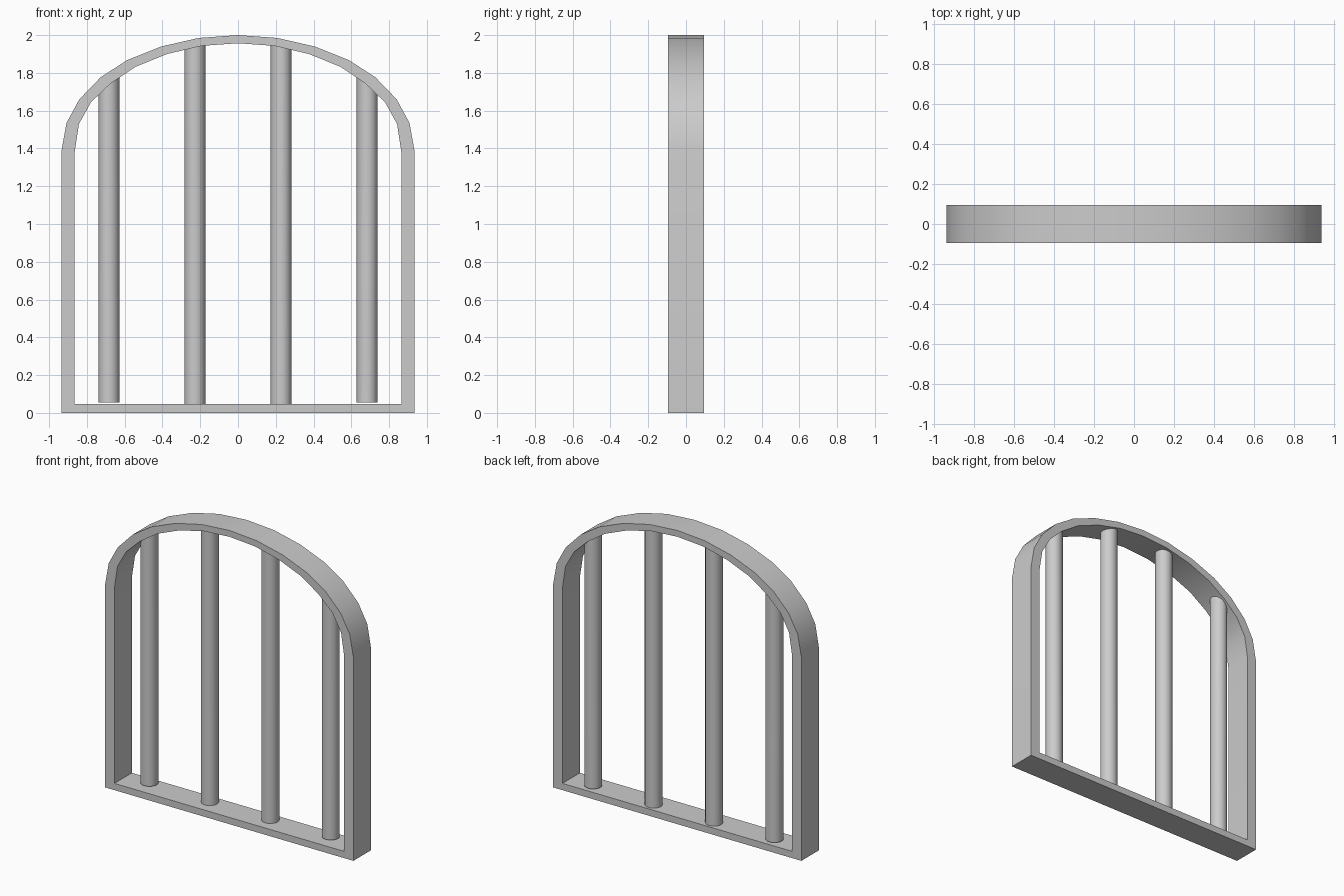
import bpy, bmesh, math

if "Cube" in bpy.data.objects:
    bpy.data.objects.remove(bpy.data.objects["Cube"])

DEPTH = 0.094                      # half thickness of the frame
# Right half of the arch, spring to crown: outer and inner edges
OUTER = [(0.935, 1.385), (0.908, 1.535), (0.84, 1.66), (0.727, 1.777),
         (0.588, 1.867), (0.405, 1.94), (0.208, 1.985), (0, 2)]
INNER = [(0.865, 1.38), (0.842, 1.53), (0.778, 1.645), (0.673, 1.745),
         (0.543, 1.832), (0.375, 1.9), (0.193, 1.943), (0, 1.957)]


def full_loop(half, base):
    w = half[0][0]
    return [(w, base)] + half + [(-x, z) for x, z in half[-2::-1]] + [(-w, base)]


def arch_height(half, x):
    x = abs(x)
    for (x1, z1), (x0, z0) in zip(half, half[1:]):
        if x0 <= x <= x1:
            return z0 + (z1 - z0) * (x - x0) / (x1 - x0)
    return half[0][1]


def finish(name, bm):
    bmesh.ops.recalc_face_normals(bm, faces=bm.faces)
    mesh = bpy.data.meshes.new(name)
    bm.to_mesh(mesh)
    bm.free()
    ob = bpy.data.objects.new(name, mesh)
    bpy.context.collection.objects.link(ob)
    bpy.ops.object.select_all(action='DESELECT')
    ob.select_set(True)
    bpy.context.view_layer.objects.active = ob
    bpy.ops.object.shade_smooth_by_angle(angle=math.radians(30))
    return ob


# Arched frame with sill
bm = bmesh.new()
rings = [[bm.verts.new((x, y, z)) for x, z in loop]
         for loop, y in ((full_loop(OUTER, 0), -DEPTH), (full_loop(OUTER, 0), DEPTH),
                         (full_loop(INNER, 0.046), DEPTH), (full_loop(INNER, 0.046), -DEPTH))]
n = len(rings[0])
for a, b in zip(rings, rings[1:] + rings[:1]):
    for i in range(n):
        j = (i + 1) % n
        bm.faces.new((a[i], a[j], b[j], b[i]))
finish("arched_frame", bm)

# Round bars, tops cut to sit inside the arch thickness
for k, (cx, bottom) in enumerate(((-0.683, 0.055), (-0.228, 0.046),
                                  (0.228, 0.046), (0.683, 0.055))):
    bm = bmesh.new()
    bmesh.ops.create_cone(bm, cap_ends=True, segments=24, radius1=0.055,
                          radius2=0.055, depth=1)
    for v in bm.verts:
        v.co.x += cx
        v.co.y += 0.023
        if v.co.z > 0:
            v.co.z = (arch_height(INNER, v.co.x) + arch_height(OUTER, v.co.x)) / 2
        else:
            v.co.z = bottom
    finish(f"bar_{k + 1}", bm)
